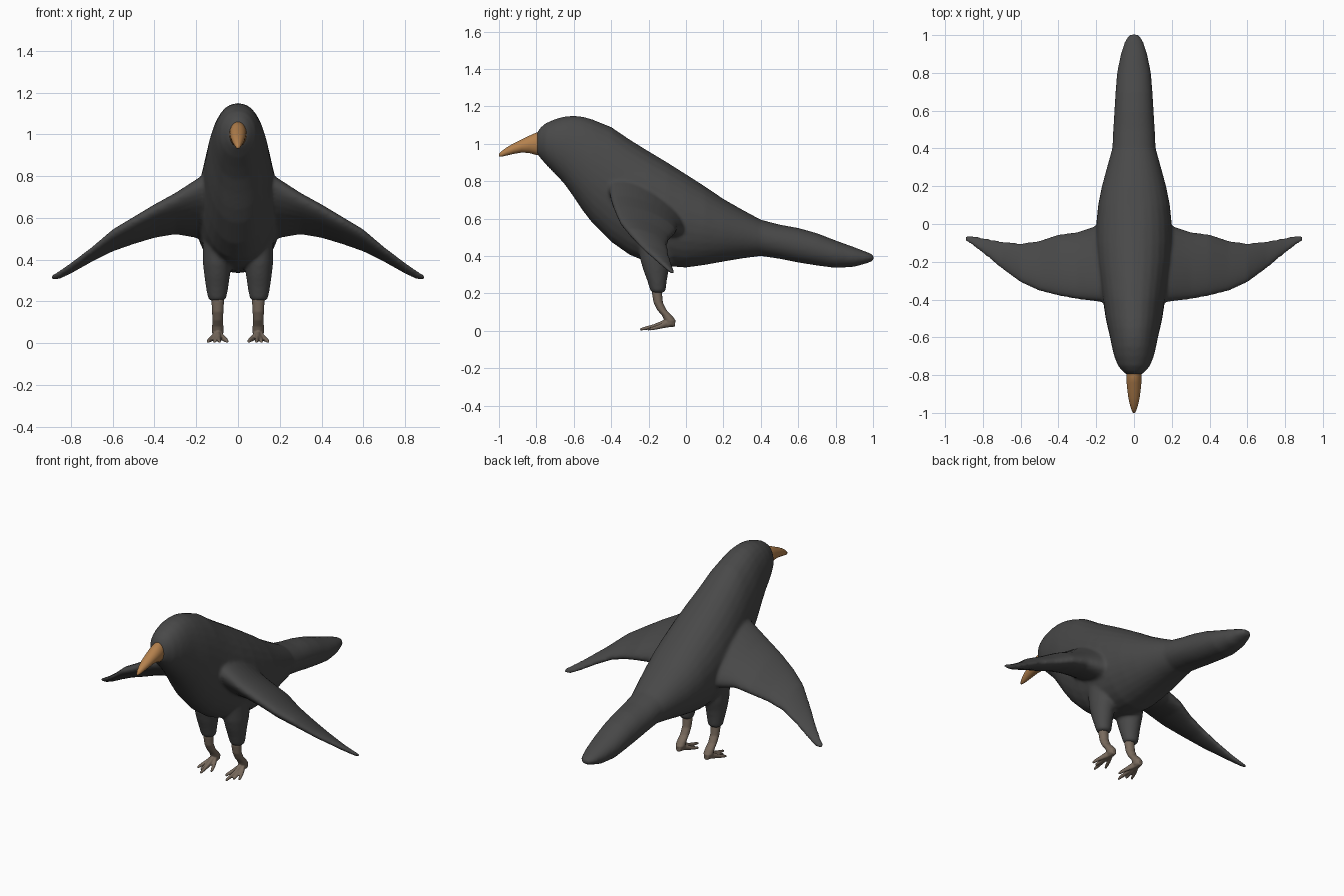
import bpy, bmesh
from math import sin, cos, pi
from mathutils import Vector


def material(name, rgb):
    m = bpy.data.materials.new(name)
    m.diffuse_color = (*rgb, 1)
    return m


feather = material("charcoal feathers", (0.066, 0.066, 0.066))
horn = material("ochre beak", (0.46, 0.22, 0.075))
skin = material("grey brown legs", (0.19, 0.145, 0.11))
N = 28


def loft(bm, rings):
    """Closed skin through a list of point rings."""
    vs = [[bm.verts.new(p) for p in r] for r in rings]
    for a, b in zip(vs, vs[1:]):
        for i in range(N):
            j = (i + 1) % N
            bm.faces.new((a[i], a[j], b[j], b[i]))
    bm.faces.new(vs[0])
    bm.faces.new(vs[-1])


def ring_y(y, top, bot, w, x=0, k=1.0):
    """Upright oval across the y axis."""
    out = []
    for i in range(N):
        c, s = cos(2 * pi * i / N), sin(2 * pi * i / N)
        cx = (abs(c) ** k) * (1 if c > 0 else -1)
        out.append((x + w * cx, y, (top + bot) / 2 + (top - bot) / 2 * s))
    return out


def ring_z(x, y, z, rx, ry):
    """Level oval around a leg."""
    return [(x + rx * cos(2 * pi * i / N), y + ry * sin(2 * pi * i / N), z) for i in range(N)]


def ring_wing(x, lead, trail, top, bot, side, phase=-0.75):
    """Tilted wing section: leading edge high, trailing edge low."""
    out = []
    for i in range(N):
        t = 2 * pi * i / N
        out.append((side * x, (lead + trail) / 2 + (trail - lead) / 2 * cos(t),
                    (top + bot) / 2 + (top - bot) / 2 * sin(t + phase)))
    return out


def make(name, bm, mat, voxel=None, smooth=6):
    bmesh.ops.recalc_face_normals(bm, faces=bm.faces)
    me = bpy.data.meshes.new(name)
    bm.to_mesh(me)
    bm.free()
    me.materials.append(mat)
    for p in me.polygons:
        p.use_smooth = True
    ob = bpy.data.objects.new(name, me)
    bpy.context.collection.objects.link(ob)
    if voxel:
        r = ob.modifiers.new("blend", "REMESH")
        r.mode = "VOXEL"
        r.voxel_size = voxel
        r.use_smooth_shade = True
        s = ob.modifiers.new("soften", "SMOOTH")
        s.factor = 0.5
        s.iterations = smooth
    return ob


# Body, head and tail: y, top, bottom, half width
bm = bmesh.new()
body = [(-.797, 1.058, .945, .04), (-.78, 1.085, .925, .06), (-.75, 1.11, .89, .085),
        (-.7, 1.132, .84, .105), (-.65, 1.146, .785, .117), (-.6, 1.15, .715, .127),
        (-.55, 1.145, .64, .139), (-.5, 1.13, .575, .15), (-.4, 1.09, .475, .165),
        (-.3, 1.022, .405, .182), (-.2, .96, .365, .197), (-.1, .9, .345, .203),
        (0, .837, .338, .2), (.1, .773, .352, .19), (.2, .705, .37, .17), (.3, .648, .387, .143),
        (.4, .594, .4, .115), (.5, .568, .385, .11), (.6, .55, .365, .104), (.7, .522, .349, .098),
        (.8, .483, .336, .09), (.9, .447, .342, .07), (.97, .42, .362, .047), (1.003, .405, .375, .025)]
loft(bm, [ring_y(*b, k=.9) for b in body])

# Wings: x, leading y, trailing y, top, bottom
wing = [(.06, -.41, .02, .84, .46), (.15, -.415, .015, .815, .49), (.2, -.41, -.01, .785, .505),
        (.3, -.398, -.043, .72, .522), (.4, -.38, -.055, .665, .505), (.5, -.355, -.088, .605, .475),
        (.6, -.31, -.102, .545, .44), (.7, -.238, -.09, .46, .39), (.8, -.155, -.072, .385, .333),
        (.86, -.11, -.06, .345, .305), (.895, -.088, -.062, .325, .303)]
# Thighs: y, z, x radius, y radius
thigh = [(-.16, .5, .07, .1), (-.16, .38, .068, .085), (-.16, .32, .061, .067),
         (-.155, .27, .054, .053), (-.15, .22, .045, .042), (-.15, .203, .036, .034)]
for s in (-1, 1):
    loft(bm, [ring_wing(*w, s) for w in wing])
    loft(bm, [ring_z(s * .1, *t) for t in thigh])
make("feathered_body", bm, feather, .01)

# Beak: y, top, bottom, half width
bm = bmesh.new()
beak = [(-.77, 1.06, .945, .037), (-.8, 1.06, .94, .041), (-.84, 1.042, .951, .039),
        (-.88, 1.022, .953, .035), (-.92, 1.003, .946, .03), (-.96, .98, .937, .021),
        (-.985, .961, .931, .013), (-1.0, .945, .932, .005)]
loft(bm, [ring_y(*b) for b in beak])
make("beak", bm, horn)

# Shanks and toes
shank = [(-.152, .24, .03, .028), (-.155, .2, .03, .027), (-.148, .15, .027, .025),
         (-.128, .11, .026, .025), (-.1, .08, .027, .027), (-.085, .055, .028, .03),
         (-.085, .03, .022, .025)]
toes = [(-.047, -.195), (-.008, -.245), (.016, -.205), (.047, -.195)]  # x spread, tip y
for s, side in ((-1, "right"), (1, "left")):
    bm = bmesh.new()
    loft(bm, [ring_z(s * .097, *p) for p in shank])
    for dx, tip in toes:
        rings = []
        for f, x_f, top, bot, w in ((0, 0, .056, .022, .016), (.3, .15, .06, .018, .015),
                                    (.6, .6, .036, .01, .0115), (.85, .88, .023, .004, .0095),
                                    (1, 1, .014, .001, .006)):
            y = -.058 + (tip + .058) * f
            rings.append(ring_y(y, top, bot, w, s * (.097 + dx * x_f)))
        loft(bm, rings)
    make(side + "_leg_and_foot", bm, skin, .004, 3)
